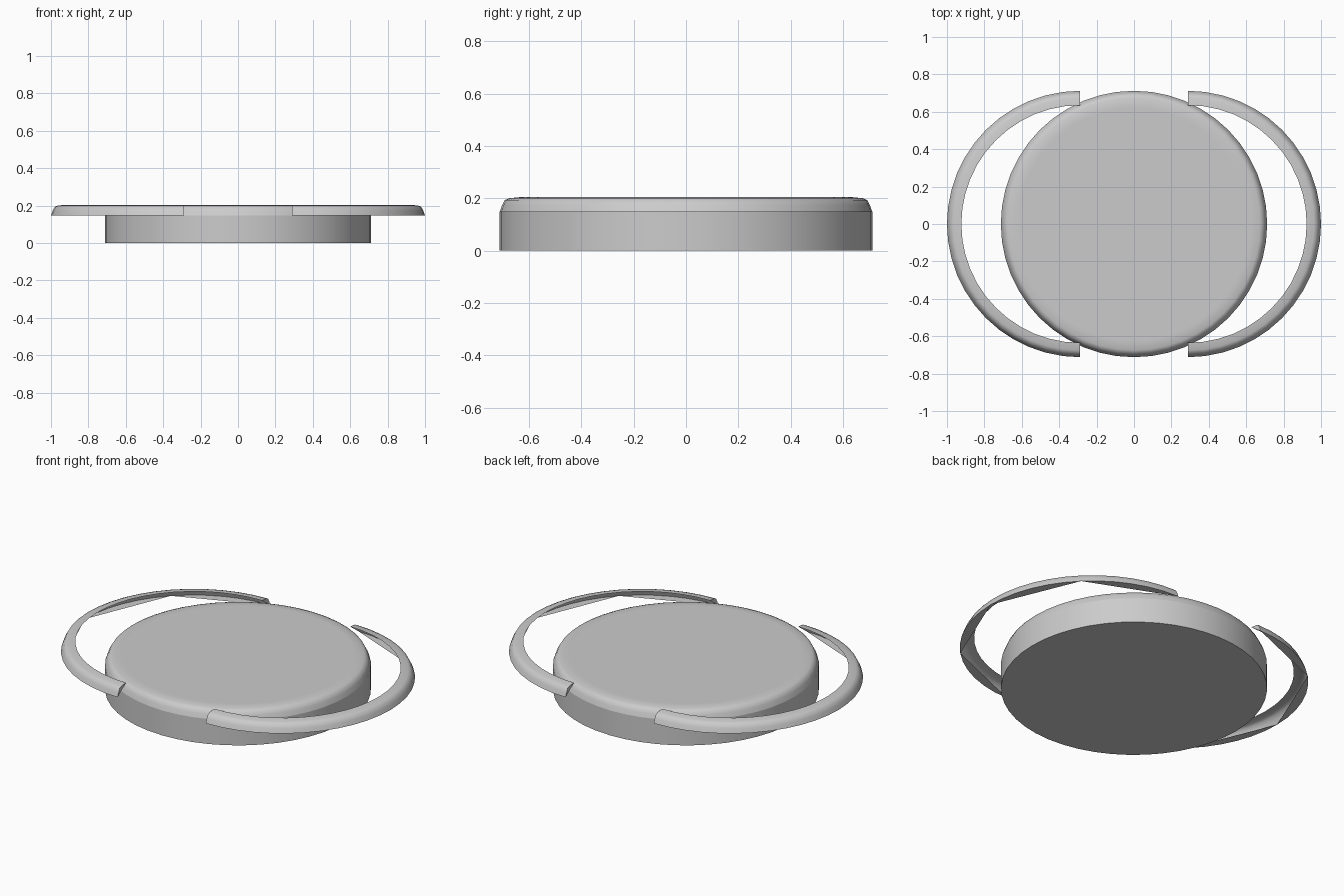
import bpy, bmesh
from math import sin, cos, pi, radians

if "Cube" in bpy.data.objects:
    bpy.data.objects.remove(bpy.data.objects["Cube"])

R, OFFSET, BASE = 0.712, 0.288, 0.147
BEVEL = [(R, BASE), (0.703, 0.172), (0.692, 0.193), (0.675, 0.2), (0.635, 0.204)]
SEGMENTS = 48

gray = bpy.data.materials.new("plain gray")
gray.use_nodes = True
gray.diffuse_color = (0.6, 0.6, 0.6, 1)
gray.node_tree.nodes["Principled BSDF"].inputs["Base Color"].default_value = gray.diffuse_color


def sweep(bm, profile, start, end, steps, x=0.0):
    """Turn a radius/height profile about a vertical axis; return the columns of verts."""
    full = abs(end - start - 2 * pi) < 1e-6
    cols = []
    for i in range(steps if full else steps + 1):
        t = start + (end - start) * i / steps
        cols.append([bm.verts.new((x + r * cos(t), r * sin(t), z)) for r, z in profile])
    for i in range(steps):
        a, b = cols[i], cols[(i + 1) % len(cols)]
        for j in range(len(profile) - 1):
            bm.faces.new((a[j], b[j], b[j + 1], a[j + 1]))
    return cols


def finish(bm, name):
    """Smooth the curved faces, keep the rims crisp, and make the object."""
    bm.normal_update()
    for f in bm.faces:
        f.smooth = True
    for e in bm.edges:
        za, zb = (v.co.z for v in e.verts)
        rim = abs(za - zb) < 1e-5 and za < BASE + 1e-4
        e.smooth = not (rim or e.calc_face_angle(0) > radians(50))
    mesh = bpy.data.meshes.new(name)
    bm.to_mesh(mesh)
    bm.free()
    mesh.materials.append(gray)
    ob = bpy.data.objects.new(name, mesh)
    bpy.context.collection.objects.link(ob)
    return ob


# Round body with a straight wall, a soft upper edge and a flat top
bm = bmesh.new()
cols = sweep(bm, [(R, 0)] + BEVEL + [(0.62, 0.204)], 0, 2 * pi, SEGMENTS)
bm.faces.new([c[-1] for c in cols])
bm.faces.new([c[0] for c in reversed(cols)])
finish(bm, "disc_body")

# Half-ring rims, hollow beneath, one on each side
for name, turn in (("left_rim", 0), ("right_rim", pi)):
    bm = bmesh.new()
    half, span = SEGMENTS // 2, SEGMENTS // 8
    cols = sweep(bm, BEVEL, -pi / 2, pi / 2, half, OFFSET)
    # End caps
    bm.faces.new(cols[0])
    bm.faces.new(cols[-1][::-1])
    # Narrow webs under the outer edge, each closed by a straight chord
    for k in range(0, half, span):
        bm.faces.new([c[0] for c in reversed(cols[k:k + span + 1])])
    finish(bm, name).rotation_euler.z = turn
